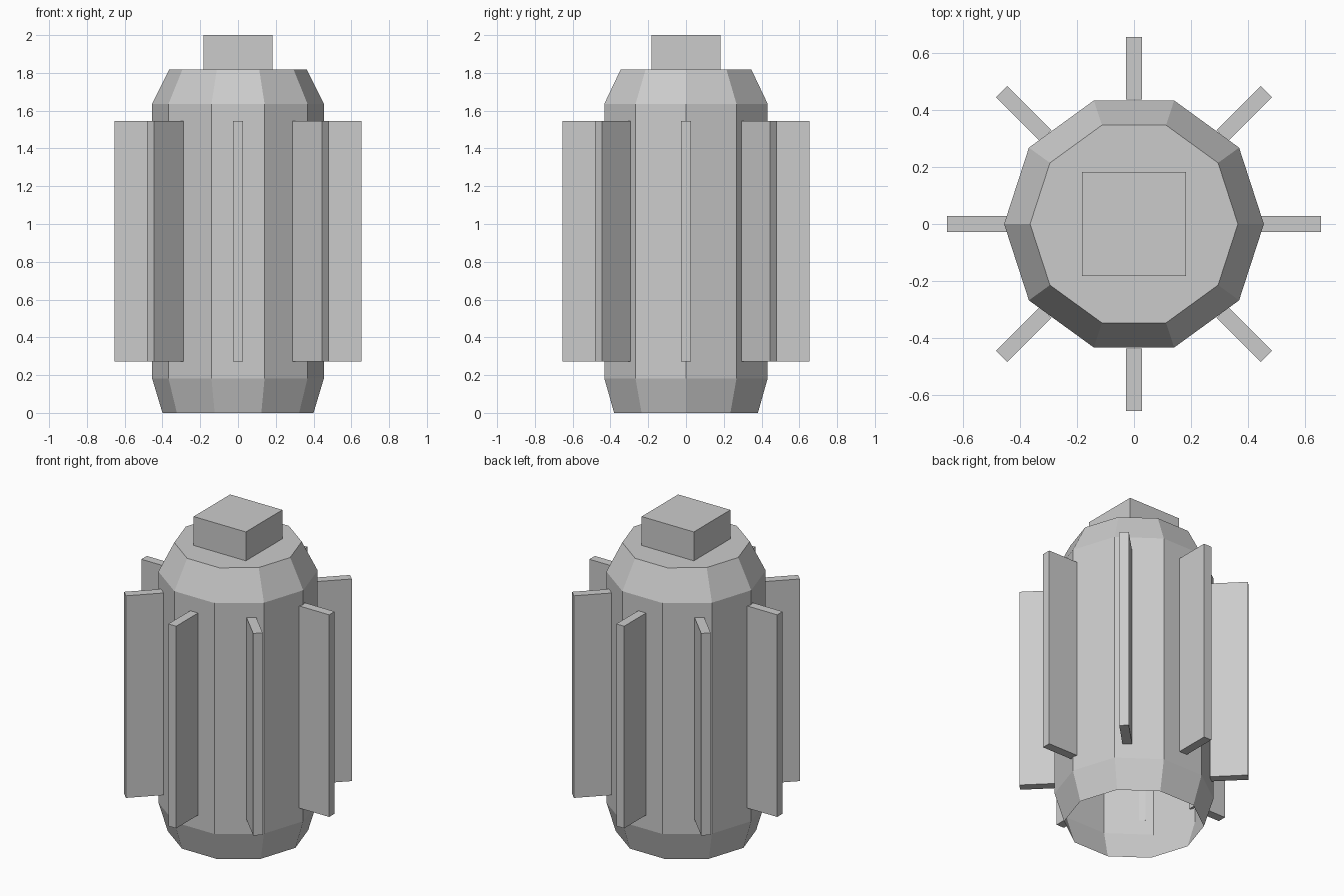
import bpy, bmesh, math
from mathutils import Matrix

if "Cube" in bpy.data.objects:
    bpy.data.objects.remove(bpy.data.objects["Cube"])

U = 2 / 11  # one modelling unit: the model is eleven units tall

grey = bpy.data.materials.new("light_grey")
grey.diffuse_color = (0.6, 0.6, 0.6, 1)
grey.use_nodes = True
grey.node_tree.nodes["Principled BSDF"].inputs["Base Color"].default_value = grey.diffuse_color


def add_object(name, bm):
    mesh = bpy.data.meshes.new(name)
    bm.to_mesh(mesh)
    bm.free()
    mesh.materials.append(grey)
    obj = bpy.data.objects.new(name, mesh)
    bpy.context.collection.objects.link(obj)
    return obj


def add_box(name, size, centre, angle=0.0):
    """Box of the given size, placed at centre, then turned about z."""
    bm = bmesh.new()
    bmesh.ops.create_cube(bm, size=1, matrix=Matrix.Rotation(angle, 4, 'Z')
                          @ Matrix.Translation(centre)
                          @ Matrix.Diagonal((*size, 1)))
    return add_object(name, bm)


# Ten-sided shell: tapered at both ends, closed on top, open underneath
SIDES = 10
profile = [(2.2, 0), (2.5, 1), (2.5, 9), (2.0, 10)]  # radius, height
bm = bmesh.new()
rings = []
for r, z in profile:
    rings.append([bm.verts.new((r * U * math.cos(math.tau * i / SIDES),
                                r * U * math.sin(math.tau * i / SIDES),
                                z * U)) for i in range(SIDES)])
for low, high in zip(rings, rings[1:]):
    for i in range(SIDES):
        j = (i + 1) % SIDES
        bm.faces.new((low[i], low[j], high[j], high[i]))
bm.faces.new(rings[-1])
add_object("body_shell", bm)

# Square block on the top
add_box("top_block", (2 * U, 2 * U, U), (0, 0, 10.5 * U))

# Eight upright fins around the body
for k in range(8):
    add_box(f"fin_{k + 1}", (1.2 * U, 0.3 * U, 7 * U), (3 * U, 0, 5 * U),
            k * math.tau / 8)
